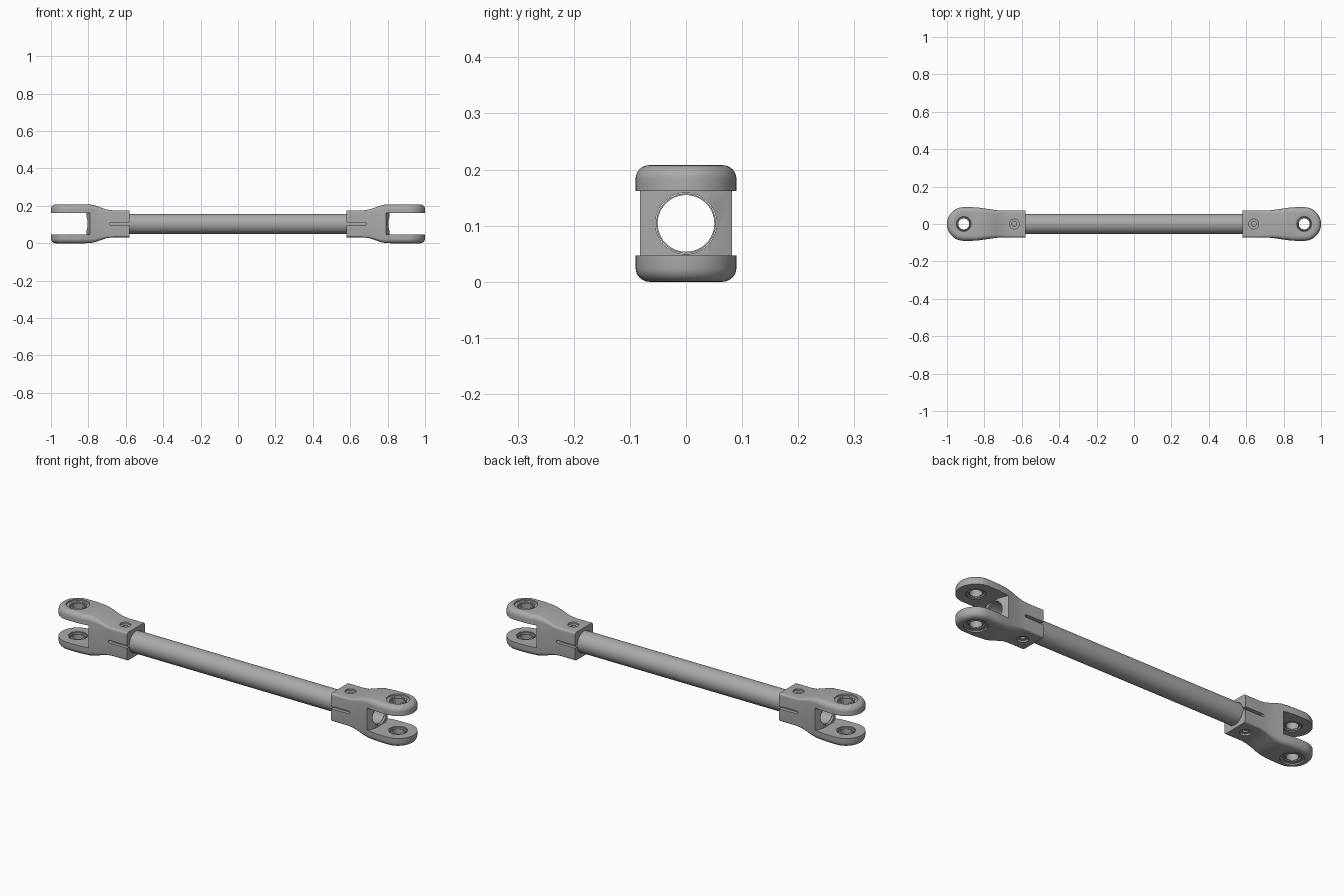
import bpy, bmesh
from math import sin, cos, pi
from mathutils import Matrix

if "Cube" in bpy.data.objects:
    bpy.data.objects.remove(bpy.data.objects["Cube"])

MID = 0.104      # height of the rod axis
PIN = 0.91       # x of the ear pin centre
EAR = 0.09       # ear radius

steel = bpy.data.materials.new("grey_metal")
steel.use_nodes = True
steel.diffuse_color = (0.40, 0.40, 0.40, 1)
steel.node_tree.nodes["Principled BSDF"].inputs["Base Color"].default_value = (0.40, 0.40, 0.40, 1)


def finish(name, bm):
    bmesh.ops.recalc_face_normals(bm, faces=bm.faces)
    mesh = bpy.data.meshes.new(name)
    bm.to_mesh(mesh)
    bm.free()
    mesh.materials.append(steel)
    ob = bpy.data.objects.new(name, mesh)
    bpy.context.collection.objects.link(ob)
    return ob


def lathe(name, profile, matrix, steps=48):
    """Revolve a closed (radius, z) profile about z, then place it."""
    bm = bmesh.new()
    rings = []
    for r, z in profile:
        if r == 0:
            rings.append([bm.verts.new((0, 0, z))] * steps)
        else:
            rings.append([bm.verts.new((r * cos(2 * pi * i / steps), r * sin(2 * pi * i / steps), z))
                          for i in range(steps)])
    for a, b in zip(rings, rings[1:] + rings[:1]):
        for i in range(steps):
            j = (i + 1) % steps
            corners = list(dict.fromkeys((a[i], a[j], b[j], b[i])))
            if len(corners) > 2:
                bm.faces.new(corners)
    bm.transform(matrix)
    return finish(name, bm)


def cylinder(name, radius, low, high, matrix):
    return lathe(name, [(0, low), (radius, low), (radius, high), (0, high)], matrix)


def prism(name, outline, low, high):
    bm = bmesh.new()
    base = bm.faces.new([bm.verts.new((x, y, low)) for x, y in outline])
    top = bmesh.ops.extrude_face_region(bm, geom=[base])["geom"]
    bmesh.ops.translate(bm, vec=(0, 0, high - low),
                        verts=[v for v in top if isinstance(v, bmesh.types.BMVert)])
    return finish(name, bm)


def ease(x, start, end, a, b):
    t = min(max((x - start) / (end - start), 0), 1)
    return a + (b - a) * t * t * (3 - 2 * t)


def half_height(x):
    return ease(x, 0.67, 0.80, 0.072, 0.104)


def fork_blank():
    """Socket flaring into a round ended ear, with rounded upper and lower edges."""
    bm = bmesh.new()
    side = [(0.58 + 0.03 * i, ease(0.58 + 0.03 * i, 0.70, 0.87, 0.072, EAR)) for i in range(11)]
    outline = [(x, w, 0, 1) for x, w in side]
    for i in range(25):
        a = pi / 2 - pi * i / 24
        outline.append((PIN + EAR * cos(a), EAR * sin(a), cos(a), sin(a)))
    outline += [(x, -w, 0, -1) for x, w in reversed(side)]
    levels = [(pi / 2 * k / 6, s) for s, order in ((-1, range(6, -1, -1)), (1, range(7))) for k in order]
    rings = []
    for a, s in levels:
        ring = []
        for x, y, nx, ny in outline:
            r = ease(x, 0.66, 0.82, 0.010, 0.025)
            inset = r * (1 - cos(a))
            z = MID + s * (half_height(x) - r * (1 - sin(a)))
            ring.append(bm.verts.new((x - nx * inset, y - ny * inset, z)))
        rings.append(ring)
    n = len(outline)
    for a, b in zip(rings, rings[1:]):
        for i in range(n - 1):
            bm.faces.new((a[i], a[i + 1], b[i + 1], b[i]))
    # upper and lower skins, then the socket end
    for ring in (rings[0], rings[-1]):
        for i in range(n // 2):
            corners = list(dict.fromkeys((ring[i], ring[i + 1], ring[n - 2 - i], ring[n - 1 - i])))
            if len(corners) > 2:
                bm.faces.new(corners)
    bm.faces.new([r[0] for r in rings] + [r[-1] for r in reversed(rings)])
    return finish("fork_ends", bm)


along_x = Matrix.Translation((0, 0, MID)) @ Matrix.Rotation(pi / 2, 4, "Y")
along_y = Matrix.Translation((0.68, 0, MID)) @ Matrix.Rotation(pi / 2, 4, "X")


def upright(x, s):
    return Matrix.Translation((x, 0, MID)) @ Matrix.Diagonal((1, 1, s, 1))


# Cutters for the jaw, bore, clamp slit, pin holes and screw holes
fork = fork_blank()
jaw = [(0.78, -0.11), (0.81, -0.04), (0.81, 0.04), (0.78, 0.11), (1.1, 0.11), (1.1, -0.11)]
cutters = [
    prism("jaw_cutter", jaw, MID - 0.0575, MID + 0.0575),
    cylinder("bore_cutter", 0.0545, 0.5, 0.9, along_x),
    prism("slit_cutter", [(0.5, -0.2), (0.68, -0.2), (0.68, 0.2), (0.5, 0.2)], MID - 0.007, MID + 0.007),
    cylinder("slit_end_cutter", 0.007, -0.21, 0.21, along_y),
]
for s in (1, -1):
    cutters.append(lathe("pin_cutter", [(0, 0.03), (0.045, 0.03), (0.045, 0.096), (0.055, 0.097),
                                        (0.055, 0.15), (0, 0.15)], upright(PIN, s)))
    cutters.append(lathe("screw_cutter", [(0, 0.03), (0.013, 0.03), (0.013, 0.062), (0.026, 0.063),
                                          (0.026, 0.1), (0, 0.1)], upright(0.64, s)))

bpy.context.view_layer.objects.active = fork
for cutter in cutters:
    cut = fork.modifiers.new("cut", "BOOLEAN")
    cut.operation = "DIFFERENCE"
    cut.solver = "EXACT"
    cut.object = cutter
    bpy.ops.object.modifier_apply(modifier=cut.name)
    bpy.data.objects.remove(cutter)

# Grooved bearing bushes in the ears
race = [(0.0455, -0.019), (0.0455, 0.014), (0.040, 0.014), (0.037, 0.006), (0.034, 0.013),
        (0.029, 0.015), (0.029, -0.019), (0.034, -0.017), (0.037, -0.010), (0.040, -0.019)]
bushes = [lathe(name, race, upright(PIN, s) @ Matrix.Translation((0, 0, 0.081)))
          for name, s in (("upper_bushes", 1), ("lower_bushes", -1))]

# Hollow rod
rod = lathe("hollow_rod", [(0.0505, -0.80), (0.0535, -0.80), (0.0535, 0.80), (0.0505, 0.80)], along_x, 64)

# Mirror the fork parts to the other end and shade everything
bpy.ops.object.select_all(action="DESELECT")
for ob in [fork, rod] + bushes:
    ob.select_set(True)
    if ob is not rod:
        ob.modifiers.new("other_end", "MIRROR").use_axis[0] = True
bpy.context.view_layer.objects.active = fork
bpy.ops.object.shade_smooth_by_angle(angle=pi / 6)
